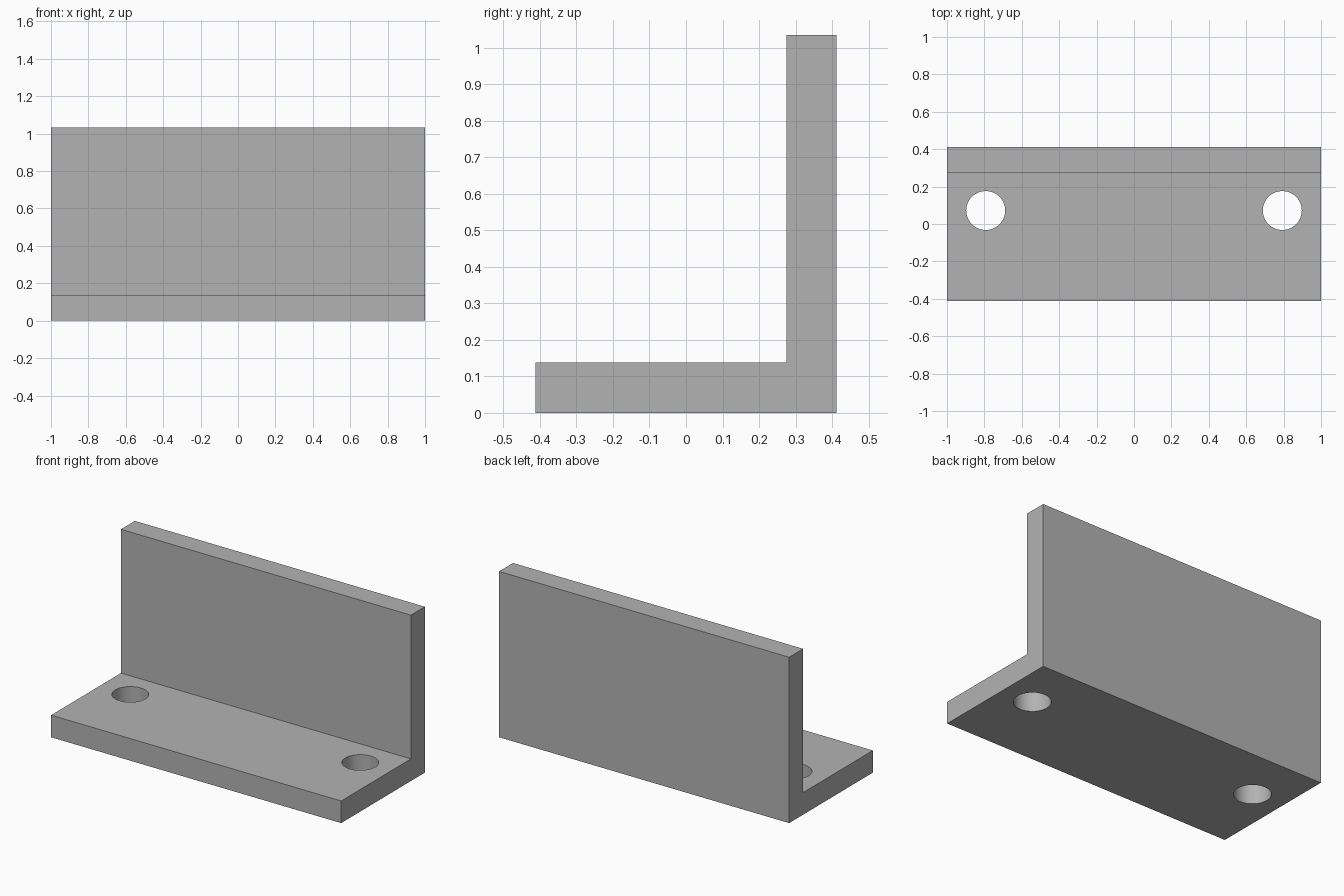
import bpy
import bmesh

cube = bpy.data.objects.get("Cube")
if cube:
    bpy.data.objects.remove(cube, do_unlink=True)

LENGTH, DEPTH, HEIGHT = 2.0, 0.824, 1.034
BASE_T, WALL_T = 0.138, 0.137
HOLE_X, HOLE_Y, HOLE_R = 0.793, 0.072, 0.104

# Plain grey finish
grey = bpy.data.materials.new("plain_grey")
grey.use_nodes = True
colour = (0.45, 0.45, 0.45, 1)
grey.diffuse_color = colour
grey.node_tree.nodes["Principled BSDF"].inputs["Base Color"].default_value = colour

# L-shaped side profile (y, z), extruded along x
front, back = -DEPTH / 2, DEPTH / 2
wall = back - WALL_T
profile = [(front, 0), (back, 0), (back, HEIGHT),
           (wall, HEIGHT), (wall, BASE_T), (front, BASE_T)]
bm = bmesh.new()
end = bm.faces.new([bm.verts.new((-LENGTH / 2, y, z)) for y, z in profile])
extruded = bmesh.ops.extrude_face_region(bm, geom=[end])["geom"]
moved = [v for v in extruded if isinstance(v, bmesh.types.BMVert)]
bmesh.ops.translate(bm, verts=moved, vec=(LENGTH, 0, 0))
bmesh.ops.recalc_face_normals(bm, faces=bm.faces)
mesh = bpy.data.meshes.new("angle_bracket")
bm.to_mesh(mesh)
bm.free()
mesh.materials.append(grey)
bracket = bpy.data.objects.new("angle_bracket", mesh)
bpy.context.collection.objects.link(bracket)

# Mounting holes through the base flange
for name, side in (("left", 1), ("right", -1)):
    bpy.ops.mesh.primitive_cylinder_add(
        vertices=64, radius=HOLE_R, depth=BASE_T * 3,
        location=(side * HOLE_X, HOLE_Y, BASE_T / 2))
    cutter = bpy.context.object
    cutter.name = name + "_hole_cutter"
    cutter.data.materials.append(grey)
    cutter.hide_render = True
    cut = bracket.modifiers.new(name + "_hole", 'BOOLEAN')
    cut.operation = 'DIFFERENCE'
    cut.solver = 'EXACT'
    cut.object = cutter
    bpy.context.view_layer.objects.active = bracket
    bpy.ops.object.modifier_apply(modifier=cut.name)
    bpy.data.objects.remove(cutter, do_unlink=True)

# Smooth hole walls, crisp edges
bpy.ops.object.select_all(action='DESELECT')
bracket.select_set(True)
bpy.context.view_layer.objects.active = bracket
bpy.ops.object.shade_smooth_by_angle(angle=0.5)
